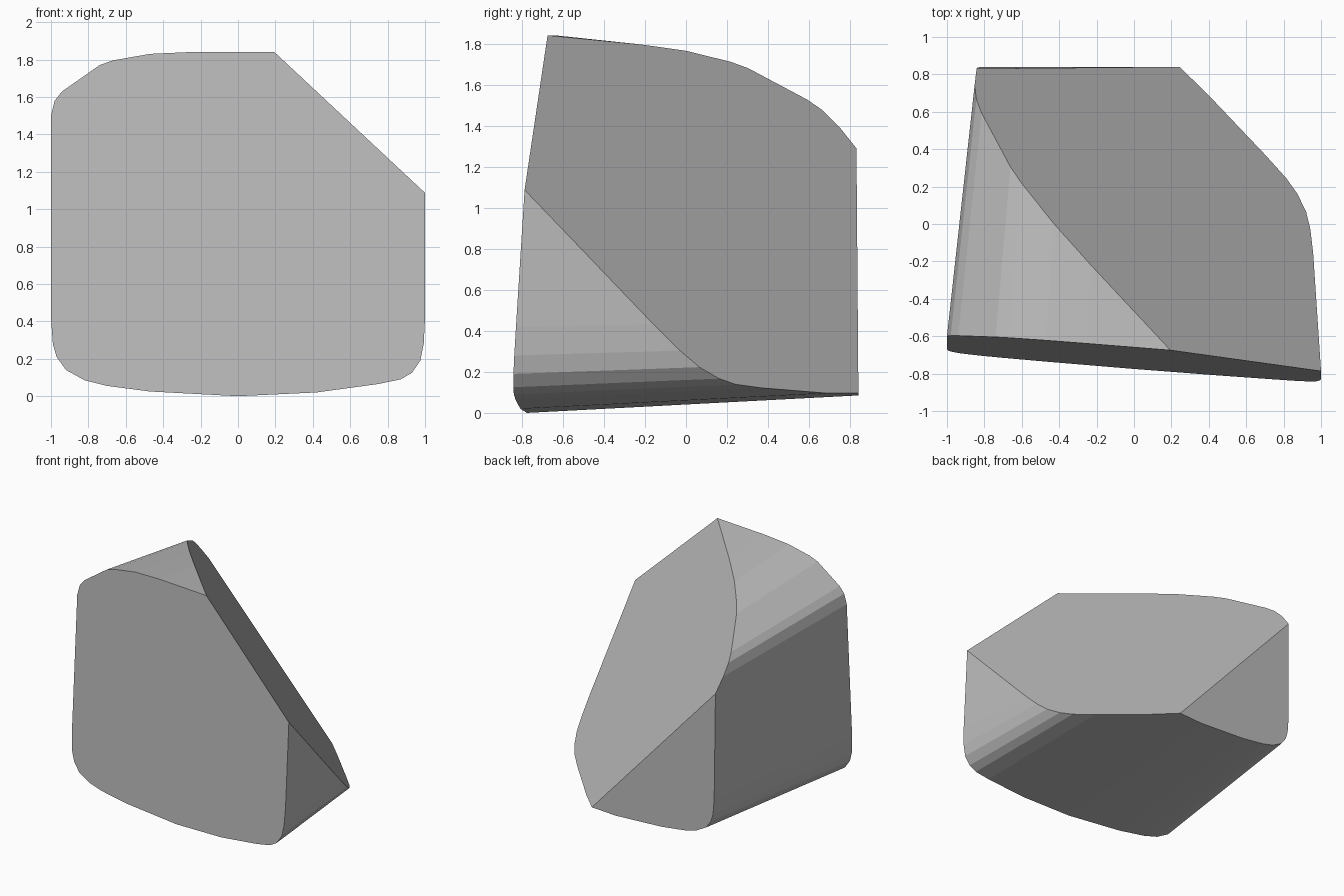
import bpy, bmesh
from mathutils import Vector

if "Cube" in bpy.data.objects:
    bpy.data.objects.remove(bpy.data.objects["Cube"])

# Rounded front outline (x, z), counter-clockwise from the bottom middle
OUTLINE = [(0, 0), (0.42, 0.02), (0.75, 0.065), (0.87, 0.09), (0.93, 0.125),
           (0.975, 0.19), (0.993, 0.28), (1, 0.42), (1, 1.84), (-0.25, 1.84),
           (-0.47, 1.83), (-0.67, 1.795), (-0.74, 1.77), (-0.94, 1.63),
           (-0.98, 1.58), (-1, 1.5), (-1, 0.42), (-0.99, 0.28), (-0.97, 0.21),
           (-0.92, 0.14), (-0.82, 0.085), (-0.7, 0.055), (-0.47, 0.025)]
APEX = Vector((0.267, 10.9, 0.616))   # the sides taper towards this point


def front_point(x, z):
    """Point on the slightly tilted front plane."""
    return Vector((x, -0.775 - 0.08 * x + 0.063 * z, z))


def back_point(p):
    """Slide a front point towards the apex until it meets the back plane."""
    d = APEX - p
    t = (0.841 - 0.008 * p.z - p.y) / (d.y + 0.008 * d.z)
    return p + d * t


# Tapered block
bm = bmesh.new()
pts = [front_point(x, z) for x, z in OUTLINE]
front = [bm.verts.new(p) for p in pts]
back = [bm.verts.new(back_point(p)) for p in pts]
bm.faces.new(front)
bm.faces.new(back[::-1])
n = len(pts)
for i in range(n):
    j = (i + 1) % n
    bm.faces.new((front[j], front[i], back[i], back[j]))

# Large slanted cut removing the upper right back corner
res = bmesh.ops.bisect_plane(
    bm, geom=bm.verts[:] + bm.edges[:] + bm.faces[:], dist=1e-5,
    plane_co=(0.2, -0.68, 1.84), plane_no=(1.09, 1.116, 1), clear_outer=True)
bmesh.ops.holes_fill(bm, edges=[e for e in bm.edges if e.is_boundary], sides=0)
bmesh.ops.recalc_face_normals(bm, faces=bm.faces[:])

mesh = bpy.data.meshes.new("cut_block")
bm.to_mesh(mesh)
bm.free()
block = bpy.data.objects.new("cut_block", mesh)
bpy.context.collection.objects.link(block)

# Plain grey
grey = bpy.data.materials.new("stone grey")
grey.diffuse_color = (0.5, 0.5, 0.5, 1)
grey.use_nodes = True
grey.node_tree.nodes["Principled BSDF"].inputs["Base Color"].default_value = grey.diffuse_color
mesh.materials.append(grey)
